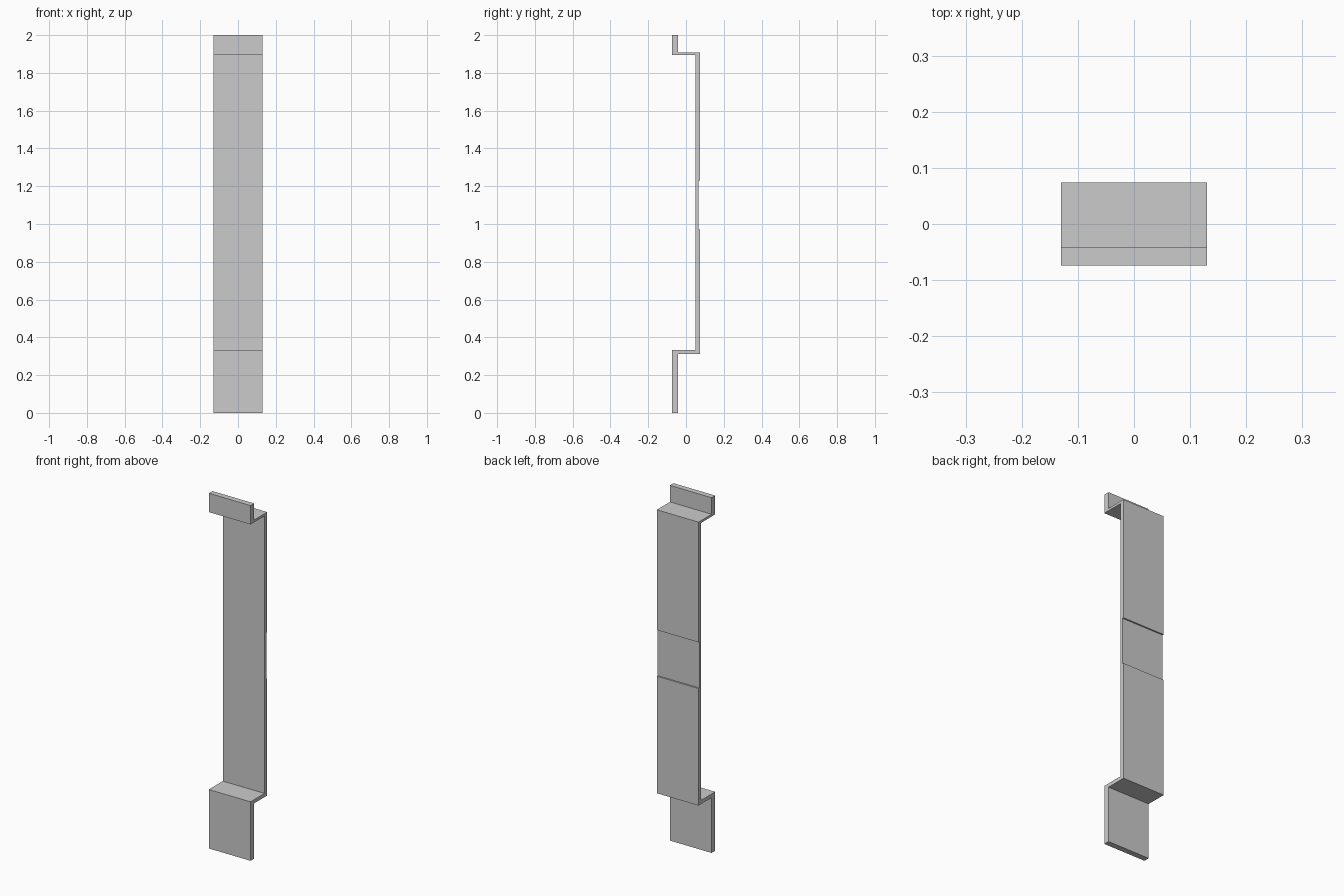
import bpy, bmesh

if "Cube" in bpy.data.objects:
    bpy.data.objects.remove(bpy.data.objects["Cube"])

HALF_WIDTH = 0.13

# Side outline (y, z) of the bent strap, including the shallow rear recess
outline = [
    (-0.074, 0.0), (-0.042, 0.0), (-0.042, 0.311), (0.074, 0.311),
    (0.074, 0.97), (0.066, 0.97), (0.066, 1.23), (0.074, 1.23),
    (0.074, 1.907), (-0.042, 1.907), (-0.042, 2.0), (-0.074, 2.0),
    (-0.074, 1.894), (0.05, 1.894), (0.05, 0.332), (-0.074, 0.332),
]

# Extrude the outline across the width
bm = bmesh.new()
face = bm.faces.new([bm.verts.new((-HALF_WIDTH, y, z)) for y, z in outline])
ext = bmesh.ops.extrude_face_region(bm, geom=[face])
moved = [v for v in ext["geom"] if isinstance(v, bmesh.types.BMVert)]
bmesh.ops.translate(bm, verts=moved, vec=(2 * HALF_WIDTH, 0, 0))
bmesh.ops.recalc_face_normals(bm, faces=bm.faces)

mesh = bpy.data.meshes.new("bent_bracket")
bm.to_mesh(mesh)
bm.free()
bpy.context.collection.objects.link(bpy.data.objects.new("bent_bracket", mesh))
